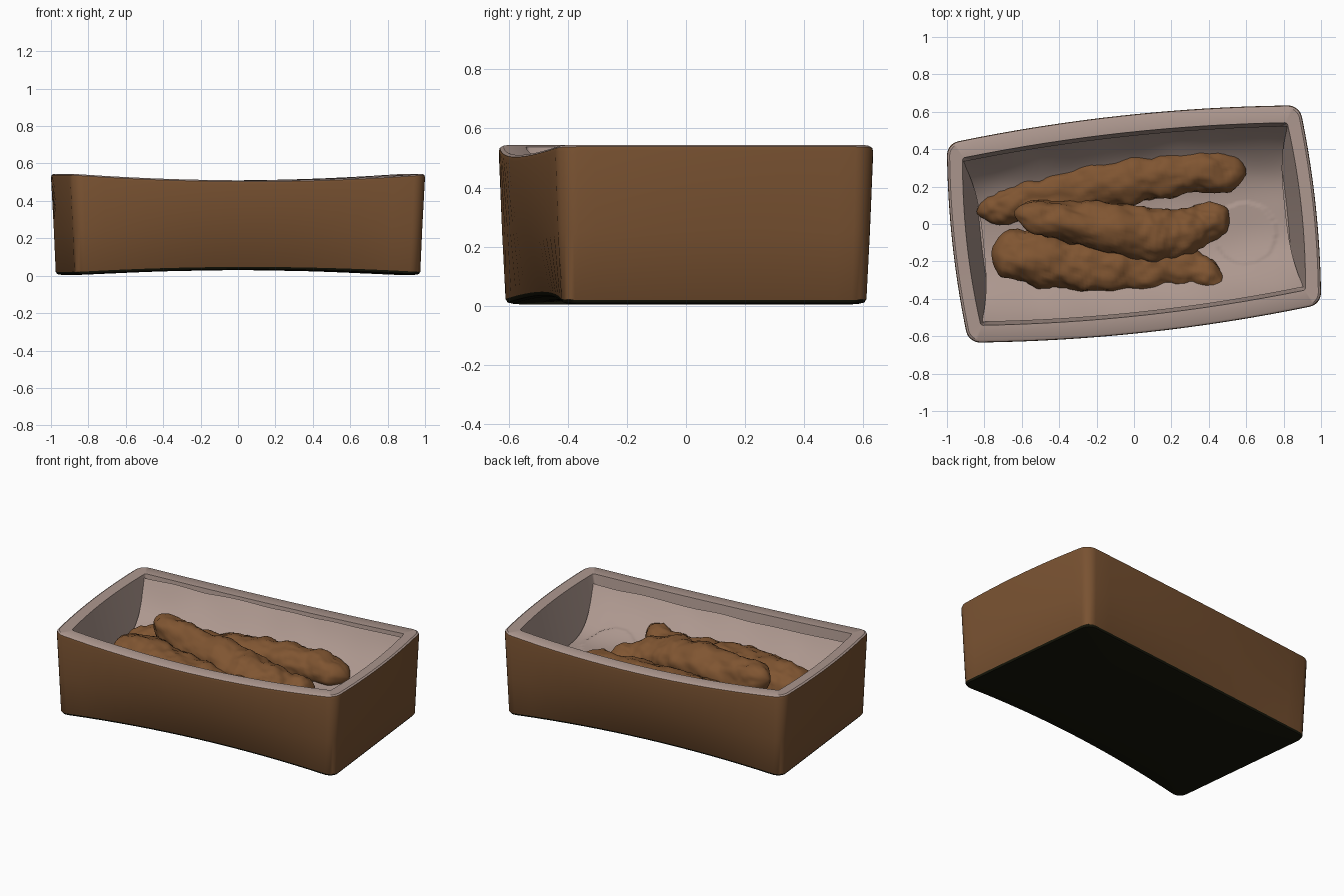
import bpy, bmesh, math
from mathutils import Vector, Matrix, noise

cube = bpy.data.objects.get("Cube")
if cube:
    bpy.data.objects.remove(cube, do_unlink=True)

TURN = Matrix.Rotation(math.radians(6.2), 4, "Z")


def material(name, rgb):
    m = bpy.data.materials.new(name)
    m.use_nodes = True
    m.diffuse_color = (*rgb, 1)
    m.node_tree.nodes["Principled BSDF"].inputs["Base Color"].default_value = (*rgb, 1)
    return m


BROWN = material("box_brown", (0.19, 0.084, 0.031))
BLACK = material("underside_black", (0.008, 0.008, 0.003))
GREY = material("liner_grey", (0.415, 0.31, 0.272))
CRUST = material("crust_brown", (0.215, 0.091, 0.031))


def finish(bm, name, mats, angle):
    mesh = bpy.data.meshes.new(name)
    bm.to_mesh(mesh)
    bm.free()
    for m in mats:
        mesh.materials.append(m)
    ob = bpy.data.objects.new(name, mesh)
    bpy.context.collection.objects.link(ob)
    bpy.ops.object.select_all(action="DESELECT")
    bpy.context.view_layer.objects.active = ob
    ob.select_set(True)
    bpy.ops.object.shade_smooth_by_angle(angle=math.radians(angle))


def loft(bm, rings, mats):
    """Join closed rings of points, one material slot per band."""
    rows = [[bm.verts.new(p) for p in ring] for ring in rings]
    n = len(rows[0])
    for a, b, mat in zip(rows, rows[1:], mats):
        for i in range(n):
            j = (i + 1) % n
            bm.faces.new((a[i], a[j], b[j], b[i])).material_index = mat
    bm.faces.new(rows[0]).material_index = mats[0]
    bm.faces.new(rows[-1]).material_index = mats[-1]
    bmesh.ops.recalc_face_normals(bm, faces=bm.faces)


def outline(hx, hy, r, z, sag, bulge):
    """Rounded rectangle with bulged (or pinched) long sides; sag lifts the ends."""
    pts = []
    corners = [(1, 1), (-1, 1), (-1, -1), (1, -1)]
    for k, (sx, sy) in enumerate(corners):
        cx, cy = sx * (hx - r), sy * (hy - r)
        for s in range(7):
            a = math.pi / 2 * (k + s / 6)
            pts.append(Vector((cx + r * math.cos(a), cy + r * math.sin(a), 0)))
        nx, ny = corners[(k + 1) % 4]
        start, end = pts[-1], Vector((nx * (hx - r), ny * (hy - r), 0))
        end += Vector((0, sy * r, 0)) if ny == sy else Vector((sx * r, 0, 0))
        pts += [start.lerp(end, t / 16) for t in range(1, 16)]
    out = []
    for p in pts:
        u, v = p.x / hx, p.y / hy
        x = p.x + 0.03 * max(bulge, 0) * hx * u * (1 - v * v)
        y = p.y + 0.09 * bulge * hy * v * (1 - u * u)
        out.append(TURN @ Vector((x, y, z + sag * (p.x / 0.945) ** 2)))
    return out


# Box: underside, outer wall, rim, inner wall and inner floor
# Each row: half length, half width, corner radius, height, end sag, bulge, material
WALL, UNDER, INSIDE = 0, 1, 2
profile = [
    (0.05, 0.03, 0.01, 0.03, -0.028, 0, UNDER),
    (0.45, 0.25, 0.03, 0.03, -0.028, -0.5, UNDER),
    (0.90, 0.50, 0.05, 0.03, -0.028, -0.7, UNDER),
    (0.922, 0.517, 0.06, 0.035, -0.028, -0.7, UNDER),
    (0.930, 0.523, 0.06, 0.047, -0.028, -0.65, WALL),
    (0.938, 0.529, 0.06, 0.25, 0.0, 0.3, WALL),
    (0.948, 0.535, 0.06, 0.49, 0.035, 1, WALL),
    (0.945, 0.532, 0.06, 0.503, 0.035, 1, INSIDE),
    (0.935, 0.522, 0.05, 0.51, 0.035, 1, INSIDE),
    (0.873, 0.450, 0.012, 0.508, 0.035, 1, INSIDE),
    (0.805, 0.425, 0.012, 0.22, 0.0, 0.7, INSIDE),
    (0.05, 0.03, 0.01, 0.22, 0.0, 0.7, INSIDE),
]
bm = bmesh.new()
loft(bm, [outline(*row[:6]) for row in profile], [row[6] for row in profile])
finish(bm, "box", [BROWN, BLACK, GREY], 35)


def liner_point(u, v):
    """Sheet hanging between the long walls, with a round raised patch."""
    edge = 0.245 if v > 0 else 0.205
    z = 0.25 + (edge + 0.025 * u * u) * abs(v) ** 2.9
    x = u * (0.81 + 0.23 * (z - 0.24))
    y = v * (0.432 + 0.04 * (1 - u * u))
    p = TURN @ Vector((x, y, z))
    p.z += 0.012 * noise.noise(p * 4)
    if math.hypot(p.x - 0.595, p.y + 0.05) < 0.165:
        p.z += 0.008
    return p


# Liner sheet
bm = bmesh.new()
NU, NV = 120, 80
grid = [[bm.verts.new(liner_point(2 * i / NU - 1, 2 * j / NV - 1))
         for j in range(NV + 1)] for i in range(NU + 1)]
for a, b in zip(grid, grid[1:]):
    for j in range(NV):
        bm.faces.new((a[j], b[j], b[j + 1], a[j + 1]))
finish(bm, "liner_sheet", [GREY], 60)


def smooth_path(keys, steps):
    """Catmull-Rom interpolation through the key rows."""
    rows = [Vector(k) for k in keys]
    rows = [2 * rows[0] - rows[1]] + rows + [2 * rows[-1] - rows[-2]]
    out = []
    for a, b, c, d in zip(rows, rows[1:], rows[2:], rows[3:]):
        for s in range(steps):
            t = s / steps
            out.append(0.5 * (2 * b + (c - a) * t + (2 * a - 5 * b + 4 * c - d) * t * t
                              + (3 * b - a - 3 * c + d) * t ** 3))
    return out + [rows[-2]]


def strip(name, keys, seed):
    """Rough baked strip; keys hold x, y, half width and top height."""
    path = smooth_path(keys, 14)
    last = len(path) - 1
    rings = []
    for i, (x, y, w, top) in enumerate(path):
        before, after = path[max(i - 1, 0)], path[min(i + 1, last)]
        side = Vector((before.y - after.y, after.x - before.x, 0)).normalized()
        # round off both tips
        tip = min(i, last - i) / 7
        taper = math.sqrt(max(1 - (1 - min(tip, 1)) ** 2, 0.02))
        h = min((top - 0.2) / 2, 1.15 * w)
        centre = Vector((x, y, top - h))
        ring = []
        for k in range(48):
            a = math.tau * k / 48
            offset = side * (w * math.cos(a)) + Vector((0, 0, h * math.sin(a)))
            p = centre + offset * taper
            q = p + Vector((seed, 0, 0))
            rough = 0.026 * noise.noise(q * 9) + 0.011 * noise.noise(q * 26)
            ring.append(p + offset.normalized() * rough * taper)
        rings.append(ring)
    bm = bmesh.new()
    loft(bm, rings, [0] * len(rings))
    finish(bm, name, [CRUST], 70)


# Three strips lying in the liner
strip("back_strip", [(-0.84, 0.06, 0.05, 0.32), (-0.62, 0.11, 0.10, 0.36),
                     (-0.3, 0.19, 0.125, 0.365), (0.0, 0.24, 0.13, 0.385),
                     (0.3, 0.275, 0.12, 0.405), (0.60, 0.28, 0.105, 0.385)], 1.3)
strip("middle_strip", [(-0.64, 0.06, 0.075, 0.50), (-0.35, 0.01, 0.115, 0.475),
                       (0.0, -0.045, 0.14, 0.46), (0.2, -0.06, 0.145, 0.42),
                       (0.37, 0.0, 0.11, 0.36), (0.50, 0.08, 0.05, 0.33)], 5.7)
strip("front_strip", [(-0.76, -0.14, 0.125, 0.41), (-0.5, -0.19, 0.14, 0.42),
                      (-0.25, -0.23, 0.13, 0.40), (0.0, -0.25, 0.115, 0.38),
                      (0.27, -0.235, 0.105, 0.36), (0.48, -0.325, 0.065, 0.39)], 9.1)
